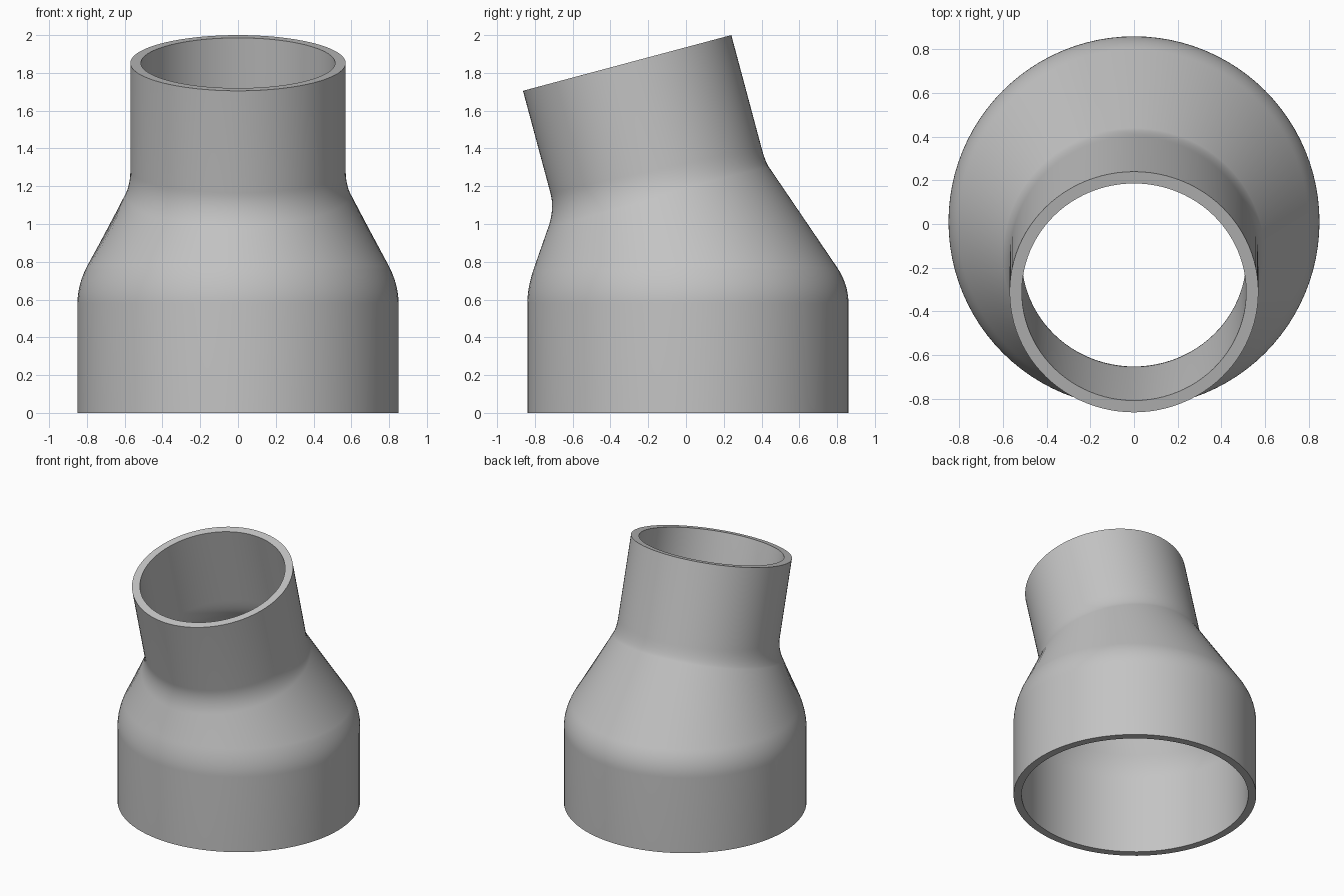
import bpy, bmesh, math
from mathutils import Vector

cube = bpy.data.objects.get("Cube")
if cube:
    bpy.data.objects.remove(cube, do_unlink=True)

SEGMENTS = 96
WALL = 0.056

grey = bpy.data.materials.new("light_grey")
grey.use_nodes = True
colour = (0.55, 0.55, 0.55, 1)
grey.diffuse_color = colour
grey.node_tree.nodes["Principled BSDF"].inputs["Base Color"].default_value = colour


def station(front_y, front_z, back_y, back_z, half_width):
    """A cross-section set by its front point, back point and half width."""
    return Vector((front_y, front_z, back_y, back_z, half_width))


def bend(a, b, c, steps=10):
    """Sections rounding the corner at b, tangent to a-b and b-c."""
    ts = [i / steps for i in range(steps + 1)]
    return [a * (1 - t) ** 2 + b * (2 * t * (1 - t)) + c * t ** 2 for t in ts]


# Wide socket, offset cone and tilted neck
socket = station(-0.84, 0, 0.86, 0, 0.85)
shoulder = bend(station(-0.84, 0.58, 0.86, 0.58, 0.85),
                station(-0.84, 0.67, 0.86, 0.68, 0.85),
                station(-0.80, 0.78, 0.80, 0.77, 0.80))
throat = bend(station(-0.73, 0.98, 0.44, 1.30, 0.60),
              station(-0.695, 1.08, 0.419, 1.33, 0.57),
              station(-0.718, 1.165, 0.398, 1.41, 0.57))
mouth = station(-0.863, 1.705, 0.24, 2.0, 0.57)

bm = bmesh.new()
rings = []
for fy, fz, by, bz, rx in [socket] + shoulder + throat + [mouth]:
    ring = []
    for i in range(SEGMENTS):
        t = math.tau * i / SEGMENTS
        s = math.sin(t) / 2
        ring.append(bm.verts.new((rx * math.cos(t),
                                  (fy + by) / 2 + (by - fy) * s,
                                  (fz + bz) / 2 + (bz - fz) * s)))
    rings.append(ring)
for low, high in zip(rings, rings[1:]):
    for i in range(SEGMENTS):
        j = (i + 1) % SEGMENTS
        bm.faces.new((low[i], low[j], high[j], high[i]))
mesh = bpy.data.meshes.new("pipe_reducer")
bm.to_mesh(mesh)
bm.free()
mesh.materials.append(grey)
pipe = bpy.data.objects.new("pipe_reducer", mesh)
bpy.context.collection.objects.link(pipe)

# Wall thickness, added on the inside
bpy.ops.object.select_all(action="DESELECT")
pipe.select_set(True)
bpy.context.view_layer.objects.active = pipe
wall = pipe.modifiers.new("wall", "SOLIDIFY")
wall.thickness = WALL
wall.offset = -1
wall.use_even_offset = True
bpy.ops.object.modifier_apply(modifier=wall.name)
bpy.ops.object.shade_smooth_by_angle(angle=math.radians(35))
